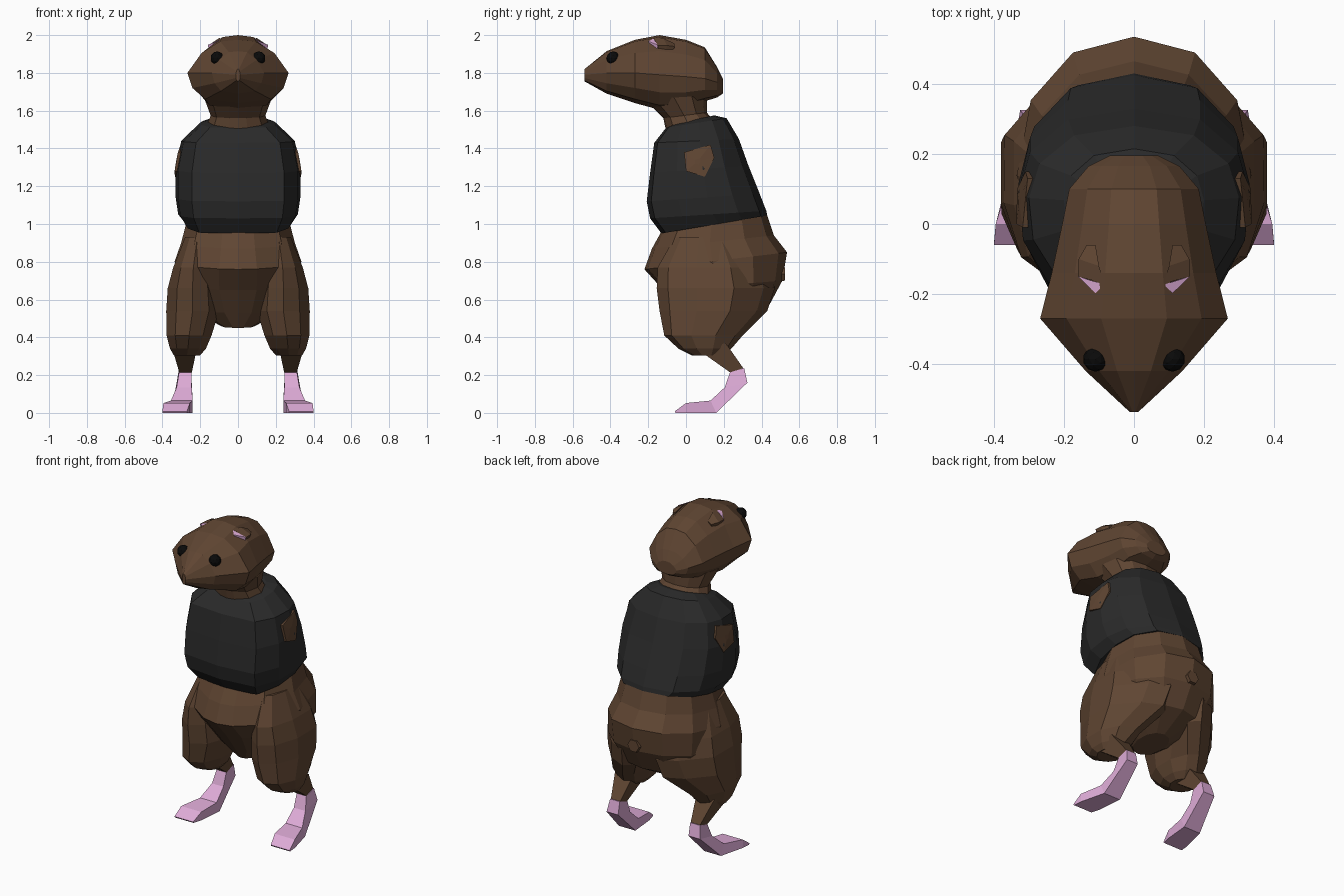
import bpy, bmesh
from math import cos, sin, pi
from mathutils import Vector

if "Cube" in bpy.data.objects:
    bpy.data.objects.remove(bpy.data.objects["Cube"])


def material(name, color):
    m = bpy.data.materials.new(name)
    m.diffuse_color = (*color, 1)
    m.use_nodes = True
    m.node_tree.nodes["Principled BSDF"].inputs["Base Color"].default_value = m.diffuse_color
    return m


FUR = material("brown_fur", (0.115, 0.06, 0.032))
CLOTH = material("dark_cloth", (0.023, 0.023, 0.023))
SKIN = material("pink_skin", (0.73, 0.41, 0.68))
BLACK = material("black", (0.003, 0.003, 0.003))


def finish(bm, name, mat, mirror=False):
    bmesh.ops.recalc_face_normals(bm, faces=bm.faces)
    mesh = bpy.data.meshes.new(name)
    bm.to_mesh(mesh)
    bm.free()
    mesh.materials.append(mat)
    ob = bpy.data.objects.new(name, mesh)
    bpy.context.collection.objects.link(ob)
    if mirror:
        ob.modifiers.new("mirror", 'MIRROR').use_mirror_merge = False
    return ob


def loft(name, rings, mat, mirror=False):
    """Skin a list of equal-length point rings and cap both ends."""
    bm = bmesh.new()
    rows = [[bm.verts.new(p) for p in ring] for ring in rings]
    n = len(rows[0])
    for a, b in zip(rows, rows[1:]):
        for i in range(n):
            j = (i + 1) % n
            bm.faces.new((a[i], a[j], b[j], b[i]))
    bm.faces.new(rows[0])
    bm.faces.new(rows[-1])
    return finish(bm, name, mat, mirror)


def symmetric(half):
    """Close a half profile, which starts and ends at x = 0."""
    return half + [(-p[0], *p[1:]) for p in reversed(half[1:-1])]


VEST_HALF = [(0, -1), (.74, -.92), (.96, -.45), (1, .08), (.9, .52), (.57, .88), (0, 1)]
BODY_HALF = [(0, -1), (.3, -.95), (.78, -.68), (1, -.05), (.88, .52), (.52, .88), (0, 1)]


def body_ring(half, zf, zb, hw, yf, yb):
    pts = []
    for x, t in symmetric(half):
        k = (t + 1) / 2
        pts.append((x * hw, yf + (yb - yf) * k, zf + (zb - zf) * k))
    return pts


HEAD_HALF = [(0, 1), (.35, .95), (.72, .6), (1, 0), (.9, -.5), (.65, -.87), (0, -1)]


def head_ring(y, hw, lo, mid, hi):
    return [(x * hw, y, mid + v * ((hi - mid) if v > 0 else (mid - lo)))
            for x, v in symmetric(HEAD_HALF)]


def thigh_ring(z, x0, x1, yf, yb):
    """Oval ring whose rear leans in towards the rump."""
    pts = []
    for i in range(10):
        a = 2 * pi * (i + .5) / 10
        y = (yf + yb) / 2 + sin(a) * (yb - yf) / 2
        x = (x0 + x1) / 2 + cos(a) / .951 * (x1 - x0) / 2
        pts.append((max(.02, x - .55 * max(0, y - .25)), y, z))
    return pts


def box_ring(x0, x1, yf, zf, yb, zb):
    return [(x0, yf, zf), (x1, yf, zf), (x1, yb, zb), (x0, yb, zb)]


# Lower body
loft("lower_body", [body_ring(BODY_HALF, *r) for r in (
    (.45, .47, .09, .03, .27),
    (.53, .56, .24, -.03, .435),
    (.65, .70, .33, -.12, .51),
    (.76, .85, .335, -.22, .535),
    (.87, .94, .30, -.18, .465),
    (.97, 1.06, .272, -.125, .425),
    (1.02, 1.1, .25, -.1, .39))], FUR)

# Vest
loft("vest", [body_ring(VEST_HALF, *r) for r in (
    (.95, 1.045, .277, -.13, .43),
    (1.03, 1.07, .317, -.19, .425),
    (1.12, 1.16, .33, -.208, .39),
    (1.27, 1.31, .33, -.19, .33),
    (1.43, 1.45, .30, -.168, .28),
    (1.51, 1.56, .20, -.105, .215),
    (1.53, 1.575, .14, -.06, .15))], CLOTH)

# Neck
loft("neck", [body_ring(BODY_HALF, *r) for r in (
    (1.49, 1.53, .17, -.105, .16),
    (1.56, 1.59, .145, -.12, .11),
    (1.66, 1.68, .18, -.22, .11))], FUR)

# Head
loft("head", [head_ring(*r) for r in (
    (-.537, .012, 1.755, 1.79, 1.82),
    (-.42, .138, 1.69, 1.80, 1.915),
    (-.27, .268, 1.64, 1.80, 1.975),
    (-.14, .235, 1.605, 1.79, 2.0),
    (.00, .205, 1.615, 1.78, 1.975),
    (.10, .185, 1.65, 1.77, 1.935),
    (.165, .13, 1.67, 1.75, 1.83),
    (.195, .07, 1.69, 1.73, 1.77))], FUR)

# Eyes
bm = bmesh.new()
bmesh.ops.create_icosphere(bm, subdivisions=2, radius=.036)
bmesh.ops.translate(bm, verts=bm.verts, vec=(.11, -.386, 1.878))
finish(bm, "eyes", BLACK, True)

# Ears: a brown flap with a pink inside
loft("ears", [
    [(.085, -.17, 1.982), (.16, -.15, 1.945), (.14, -.14, 1.90)],
    [(.10, -.12, 1.984), (.158, -.10, 1.945), (.14, -.11, 1.90)],
    [(.11, -.06, 1.955), (.135, -.06, 1.94), (.13, -.07, 1.90)]], FUR, True)
loft("inner_ears", [
    [(.085, -.173, 1.982), (.16, -.15, 1.948), (.11, -.198, 1.967)],
    [(.09, -.17, 1.94), (.15, -.15, 1.90), (.11, -.19, 1.93)]], SKIN, True)

# Arm openings: pentagonal fur patches on the vest sides
pent = [Vector(p) for p in ((.318, -.01, 1.38), (.304, .13, 1.42), (.31, .15, 1.35),
                            (.334, .10, 1.25), (.336, 0, 1.28))]
mid = Vector((.328, .06, 1.33))
loft("arm_openings", [[(.25, p.y, p.z) for p in pent], pent,
                      [mid.lerp(p, .2) for p in pent]], FUR, True)

# Haunches
loft("haunches", [thigh_ring(*r) for r in (
    (.305, .20, .34, .03, .19),
    (.34, .17, .36, -.04, .24),
    (.41, .14, .378, -.115, .30),
    (.54, .10, .38, -.14, .43),
    (.66, .11, .372, -.155, .47),
    (.77, .13, .343, -.15, .44),
    (.93, .15, .280, -.06, .31))], FUR, True)

# Shins
loft("shins", [box_ring(*r) for r in (
    (.22, .345, .07, .33, .21, .37),
    (.245, .31, .237, .212, .303, .237))], FUR, True)

# Feet
loft("feet", [box_ring(*r) for r in (
    (.245, .312, .233, .215, .308, .237),
    (.245, .325, .205, .135, .325, .16),
    (.24, .355, .13, .065, .16, .0),
    (.255, .395, .0, .052, .0, .0),
    (.27, .40, -.06, .008, -.055, .0))], SKIN, True)

# Tail stub
loft("tail_stub", [[(r * cos(i * pi / 3), y, .735 + r * sin(i * pi / 3)) for i in range(6)]
                   for y, r in ((.45, .05), (.525, .04))], FUR)
